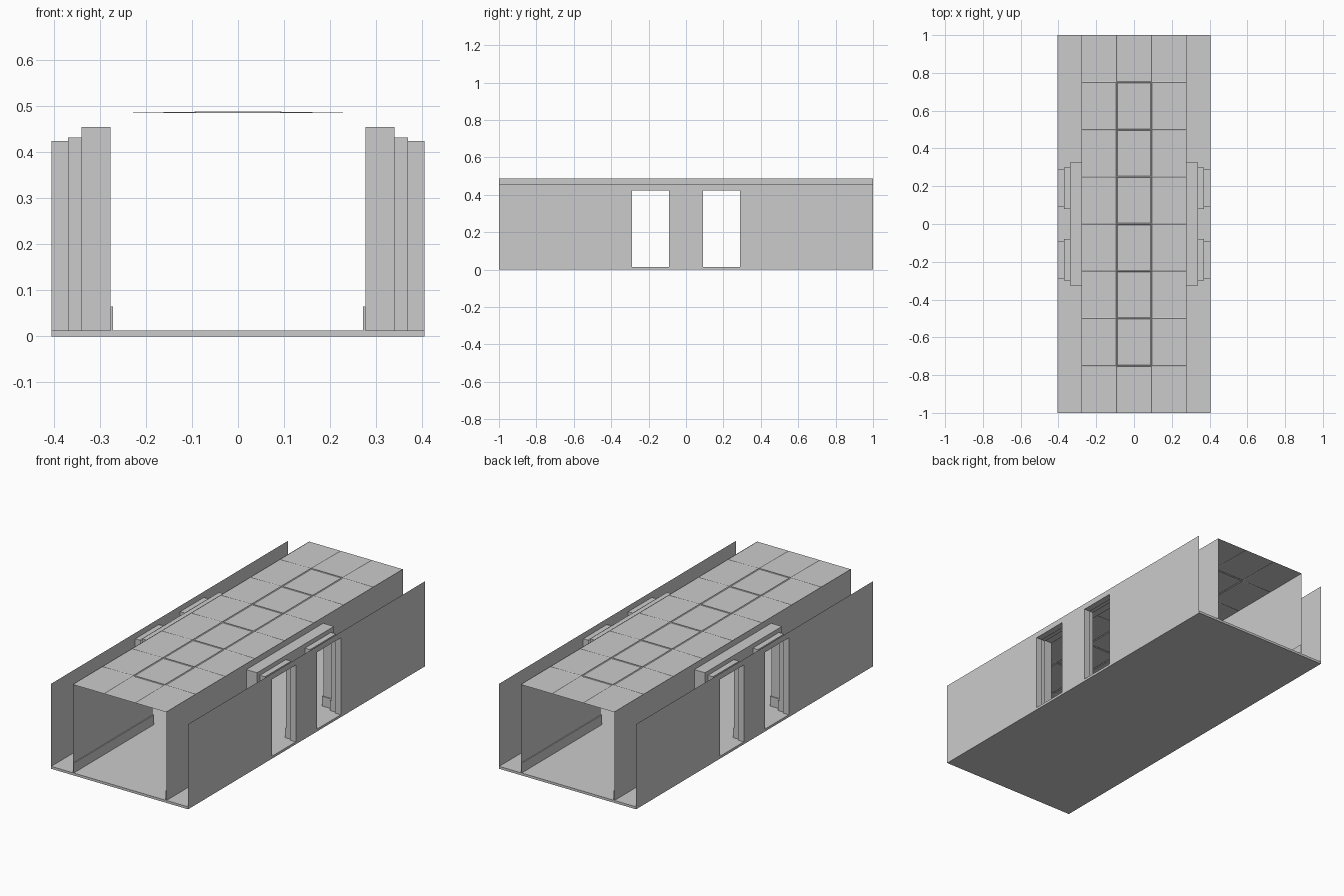
import bpy, bmesh

if "Cube" in bpy.data.objects:
    bpy.data.objects.remove(bpy.data.objects["Cube"])

FLOOR, WALL_X, OUT_X = 0.013, 0.277, 0.405
CEIL, OUT_TOP = 0.487, 0.455
ALC_X, ALC_Y = 0.34, 0.325          # alcove depth and half length
MID_X = 0.37                        # step between the two door frames
MID_Y0, MID_Y1, MID_TOP = 0.08, 0.30, 0.432
DOOR_Y0, DOOR_Y1, DOOR_TOP = 0.09, 0.29, 0.424


def finish(bm, name, mirror=True):
    bmesh.ops.remove_doubles(bm, verts=bm.verts, dist=1e-5)
    me = bpy.data.meshes.new(name)
    bm.to_mesh(me)
    bm.free()
    ob = bpy.data.objects.new(name, me)
    bpy.context.collection.objects.link(ob)
    if mirror:
        ob.modifiers.new("Mirror", 'MIRROR').use_mirror_merge = False
    return ob


def quad(bm, pts):
    bm.faces.new([bm.verts.new(p) for p in pts])


def box(bm, x0, x1, y0, y1, z0, z1):
    vs = bmesh.ops.create_cube(bm, size=1)["verts"]
    for v in vs:
        v.co = (x1 if v.co.x > 0 else x0, y1 if v.co.y > 0 else y0, z1 if v.co.z > 0 else z0)


def holed_wall(bm, x, y0, y1, z0, z1, holes, hole_z0, hole_top):
    """Sheet wall facing x, with openings given as (start, end) along y."""
    ys = sorted({y0, y1, *[y for h in holes for y in h]})
    zs = sorted({z0, hole_z0, hole_top, z1})
    for a, b in zip(ys, ys[1:]):
        for c, d in zip(zs, zs[1:]):
            if (a, b) in holes and c >= hole_z0 and d <= hole_top:
                continue
            quad(bm, [(x, a, c), (x, b, c), (x, b, d), (x, a, d)])


def reveal(bm, x0, x1, y0, y1, top):
    """Two jambs and a head joining one wall layer to the next."""
    for y in (y0, y1):
        quad(bm, [(x0, y, FLOOR), (x1, y, FLOOR), (x1, y, top), (x0, y, top)])
    quad(bm, [(x0, y0, top), (x1, y0, top), (x1, y1, top), (x0, y1, top)])


# floor slab
bm = bmesh.new()
box(bm, -OUT_X, OUT_X, -1, 1, 0, FLOOR)
finish(bm, "floor", False)

# ceiling: 3 x 8 panels with shallow V seams
bm = bmesh.new()
bmesh.ops.create_grid(bm, x_segments=3, y_segments=8, size=1)
for v in bm.verts:
    v.co = (v.co.x * WALL_X, v.co.y, CEIL - 0.002)
seams = [v for v in bm.verts if not v.is_boundary]
bmesh.ops.inset_individual(bm, faces=bm.faces[:], thickness=0.006)
for v in seams:
    v.co.z += 0.003
finish(bm, "ceiling_panels", False)

# inner corridor walls, opening into the alcove
bm = bmesh.new()
holed_wall(bm, WALL_X, -1, 1, FLOOR, CEIL, [(-ALC_Y, ALC_Y)], FLOOR, OUT_TOP)
finish(bm, "inner_wall")

# alcove with its back wall
mids = [(-MID_Y1, -MID_Y0), (MID_Y0, MID_Y1)]
doors = [(-DOOR_Y1, -DOOR_Y0), (DOOR_Y0, DOOR_Y1)]
bm = bmesh.new()
reveal(bm, WALL_X, ALC_X, -ALC_Y, ALC_Y, OUT_TOP)
holed_wall(bm, ALC_X, -ALC_Y, ALC_Y, FLOOR, OUT_TOP, mids, FLOOR, MID_TOP)
finish(bm, "alcove")

# stepped door frames
bm = bmesh.new()
for m, d in zip(mids, doors):
    reveal(bm, ALC_X, MID_X, *m, MID_TOP)
    holed_wall(bm, MID_X, *m, FLOOR, MID_TOP, [d], FLOOR, DOOR_TOP)
    reveal(bm, MID_X, OUT_X, *d, DOOR_TOP)
finish(bm, "door_frames")

# outer walls
bm = bmesh.new()
holed_wall(bm, OUT_X, -1, 1, 0, OUT_TOP, doors, FLOOR, DOOR_TOP)
finish(bm, "outer_wall")

# baseboards along the corridor, alcove ends and between the doors
bm = bmesh.new()
T, TOP = 0.005, 0.065
for s in (-1, 1):
    box(bm, WALL_X - T, WALL_X, *sorted((s * (ALC_Y - T), s)), FLOOR, TOP)
    box(bm, WALL_X, ALC_X, *sorted((s * (ALC_Y - T), s * ALC_Y)), FLOOR, TOP)
    box(bm, ALC_X - T, ALC_X, *sorted((s * MID_Y1, s * (ALC_Y - T))), FLOOR, TOP)
box(bm, ALC_X - T, ALC_X, -MID_Y0, MID_Y0, FLOOR, TOP)
bmesh.ops.recalc_face_normals(bm, faces=bm.faces)
finish(bm, "baseboards")
